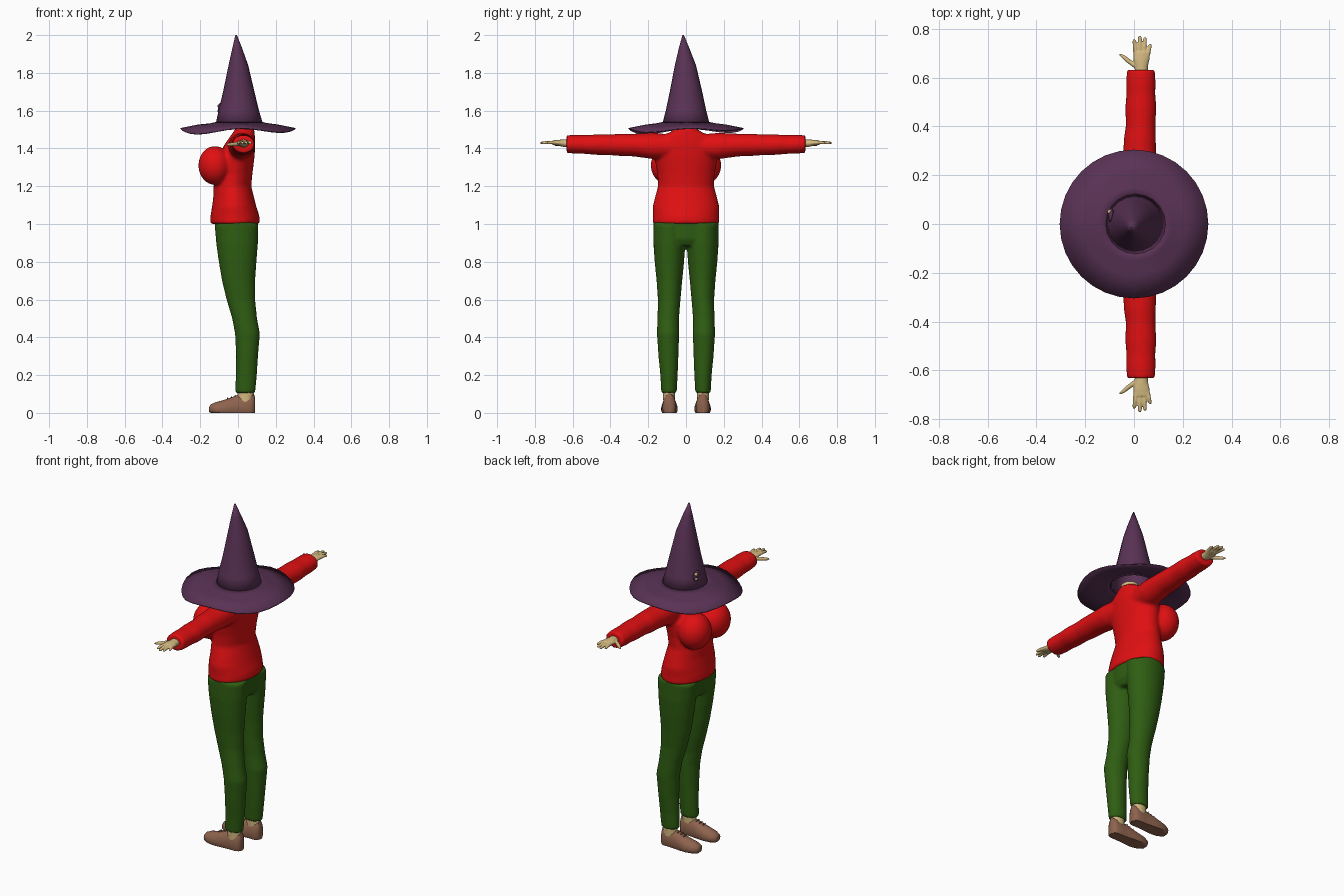
import bpy
import bmesh
from math import sin, cos, pi, radians
from mathutils import Matrix

cube = bpy.data.objects.get("Cube")
if cube:
    bpy.data.objects.remove(cube, do_unlink=True)


def material(name, rgb):
    mat = bpy.data.materials.new(name)
    mat.use_nodes = True
    color = (*rgb, 1)
    mat.diffuse_color = color
    bsdf = mat.node_tree.nodes["Principled BSDF"]
    bsdf.inputs["Base Color"].default_value = color
    bsdf.inputs["Roughness"].default_value = 0.8
    return mat


RED = material("red knit", (0.75, 0.005, 0.006))
GREEN = material("green cloth", (0.028, 0.11, 0.006))
PURPLE = material("purple felt", (0.10, 0.032, 0.09))
BROWN = material("brown leather", (0.27, 0.125, 0.075))
SKIN = material("skin", (0.66, 0.49, 0.22))


def loft(bm, axis, rings, n=24, caps=True, shape=None):
    """Skin elliptical rings: (position, centre a, centre b, radius a, radius b)."""
    loops = []
    for t, ca, cb, ra, rb in rings:
        loop = []
        for i in range(n):
            ang = 2 * pi * i / n
            a, b = ca + ra * cos(ang), cb + rb * sin(ang)
            co = {"x": (t, a, b), "y": (a, t, b), "z": (a, b, t)}[axis]
            loop.append(bm.verts.new(shape(co) if shape else co))
        loops.append(loop)
    for low, high in zip(loops, loops[1:]):
        for i in range(n):
            j = (i + 1) % n
            bm.faces.new((low[i], low[j], high[j], high[i]))
    if caps:
        bm.faces.new(loops[0])
        bm.faces.new(loops[-1])


def ball(bm, centre, radii):
    mat = Matrix.Translation(centre) @ Matrix.Diagonal((*radii, 1))
    bmesh.ops.create_uvsphere(bm, u_segments=24, v_segments=16, radius=1, matrix=mat)


def finish(name, bm, mat, voxel=0, smooth=4, thickness=0, angle=40):
    """Turn a bmesh into an object; voxel fuses overlapping pieces into one skin."""
    bmesh.ops.recalc_face_normals(bm, faces=bm.faces)
    mesh = bpy.data.meshes.new(name)
    bm.to_mesh(mesh)
    bm.free()
    mesh.materials.append(mat)
    obj = bpy.data.objects.new(name, mesh)
    bpy.context.collection.objects.link(obj)
    if voxel:
        fuse = obj.modifiers.new("fuse", "REMESH")
        fuse.mode = "VOXEL"
        fuse.voxel_size = voxel
        fuse.use_smooth_shade = True
        soften = obj.modifiers.new("soften", "SMOOTH")
        soften.factor = 0.5
        soften.iterations = smooth
    else:
        bpy.ops.object.select_all(action="DESELECT")
        obj.select_set(True)
        bpy.context.view_layer.objects.active = obj
        bpy.ops.object.shade_smooth_by_angle(angle=radians(angle))
    if thickness:
        shell = obj.modifiers.new("shell", "SOLIDIFY")
        shell.thickness = thickness
        shell.offset = 0
    return obj


# Sweater: torso, bust and sleeves fused together
bm = bmesh.new()
loft(bm, "z", [(1.0, -.015, 0, .132, .178), (1.04, -.016, 0, .13, .175),
               (1.09, -.02, 0, .118, .177), (1.14, -.023, 0, .108, .165),
               (1.2, -.03, 0, .1, .148), (1.27, -.02, 0, .097, .152),
               (1.35, -.01, 0, .097, .168), (1.42, .01, 0, .082, .17),
               (1.467, .025, 0, .064, .13), (1.488, .032, 0, .056, .08),
               (1.505, .035, 0, .05, .058)], n=32)
for s in (1, -1):
    ball(bm, (-.122, s * .09, 1.31), (.088, .097, .103))
    loft(bm, "y", [(s * .05, .02, 1.41, .06, .062), (s * .17, .02, 1.413, .072, .07),
                   (s * .28, .023, 1.418, .068, .06), (s * .35, .024, 1.419, .066, .059),
                   (s * .4, .027, 1.419, .061, .055), (s * .48, .028, 1.42, .064, .054),
                   (s * .53, .028, 1.421, .06, .05), (s * .58, .028, 1.422, .061, .05),
                   (s * .632, .029, 1.423, .058, .047)])
finish("sweater", bm, RED, voxel=.009, smooth=5)

# Trousers: hips and two legs fused together
bm = bmesh.new()
loft(bm, "z", [(.885, -.005, 0, .09, .12), (.92, -.005, 0, .108, .168),
               (1.02, -.008, 0, .115, .172)], n=32)
for s in (1, -1):
    legs = [(1.0, -.008, .09, .116, .083), (.9, -.005, .088, .111, .085),
            (.8, -.002, .088, .1, .078), (.7, .003, .088, .088, .068),
            (.6, .015, .089, .076, .06), (.5, .035, .094, .066, .057),
            (.42, .05, .095, .066, .059), (.3, .048, .093, .058, .053),
            (.2, .044, .09, .056, .046), (.105, .038, .09, .053, .041)]
    loft(bm, "z", [(z, x, s * y, rx, ry) for z, x, y, rx, ry in legs])
finish("trousers", bm, GREEN, voxel=.008, smooth=4)

# Neck stub
bm = bmesh.new()
loft(bm, "z", [(1.47, .033, 0, .046, .05), (1.525, .03, 0, .045, .048)])
finish("neck", bm, SKIN)

for s, side in ((1, "right"), (-1, "left")):
    # Hand: wrist and palm, four fingers and a thumb
    bm = bmesh.new()
    loft(bm, "y", [(s * .6, .03, 1.425, .028, .022), (s * .645, .03, 1.427, .027, .02),
                   (s * .675, .03, 1.43, .034, .016), (s * .705, .032, 1.431, .034, .012)], n=16)
    fingers = [(.007, .001, .757), (.024, .024, .772), (.041, .045, .765), (.056, .066, .738)]
    for base, tip, end in fingers:
        mid = (base + tip) / 2
        loft(bm, "y", [(s * .69, base, 1.431, .0095, .0095),
                       (s * (.69 + end) / 2, mid, 1.432, .009, .009),
                       (s * (end - .006), tip, 1.429, .0075, .0075),
                       (s * end, tip, 1.428, .004, .004)], n=10)
    loft(bm, "y", [(s * .642, .015, 1.425, .018, .013), (s * .665, -.018, 1.423, .016, .011),
                   (s * .688, -.046, 1.421, .012, .009), (s * .697, -.056, 1.42, .006, .005)], n=10)
    finish(side + "_hand", bm, SKIN, voxel=.0035, smooth=2)

    # Ankle
    bm = bmesh.new()
    loft(bm, "z", [(.05, .04, s * .09, .042, .03), (.13, .04, s * .09, .042, .032)])
    finish(side + "_ankle", bm, SKIN)

    # Shoe with a flat sole
    bm = bmesh.new()
    flat = lambda co: (co[0], co[1], max(co[2], 0))
    loft(bm, "x", [(-.153, s * .085, .018, .012, .012), (-.146, s * .085, .02, .028, .024),
                   (-.12, s * .086, .02, .04, .036), (-.08, s * .088, .02, .044, .047),
                   (-.04, s * .088, .025, .042, .055), (-.005, s * .088, .028, .038, .066),
                   (.03, s * .088, .03, .036, .064), (.065, s * .088, .03, .036, .073),
                   (.083, s * .088, .035, .028, .068), (.09, s * .088, .038, .016, .045)],
         shape=flat)
    finish(side + "_shoe", bm, BROWN, angle=50)

    # Laces across the instep
    bm = bmesh.new()
    for x, z in ((-.055, .077), (-.035, .083), (-.015, .09)):
        ball(bm, (x, s * .088, z), (.004, .018, .004))
    finish(side + "_laces", bm, BROWN)

# Hat crown: leaning cone, open underneath
bm = bmesh.new()
loft(bm, "z", [(1.53, .007, 0, .123, .123), (1.6, .004, 0, .105, .105),
               (1.7, .004, 0, .081, .084), (1.84, .002, -.003, .05, .054),
               (1.93, -.004, -.01, .024, .026), (2.0, -.01, -.015, .002, .002)],
     n=20, caps=False)
finish("hat_crown", bm, PURPLE, thickness=.004, angle=30)


# Hat brim: a drooping disc whose wave grows towards the rim
def wave(co):
    from_centre = (co[0] ** 2 + co[1] ** 2) ** .5
    ang = pi * (co[0] > 0)
    if from_centre > .15:
        u, v = co[0] / from_centre, co[1] / from_centre
        lift = (u * u - v * v) ** 2 - .5 + .6 * u * v * (u + v)
        return (co[0], co[1], co[2] + .02 * lift * (from_centre - .13) / .17)
    return co


bm = bmesh.new()
loft(bm, "z", [(1.538, .007, 0, .118, .118), (1.53, .003, 0, .15, .15),
               (1.519, 0, 0, .21, .21), (1.495, 0, 0, .304, .304)],
     n=32, caps=False, shape=wave)
finish("hat_brim", bm, PURPLE, thickness=.006, angle=20)

# Small knot and pin on the front of the hat
bm = bmesh.new()
ball(bm, (-.094, .035, 1.61), (.012, .03, .03))
finish("hat_knot", bm, PURPLE)
bm = bmesh.new()
for y, z in ((.05, 1.625), (.05, 1.598)):
    ball(bm, (-.1, y, z), (.009, .009, .009))
finish("hat_pins", bm, SKIN)
